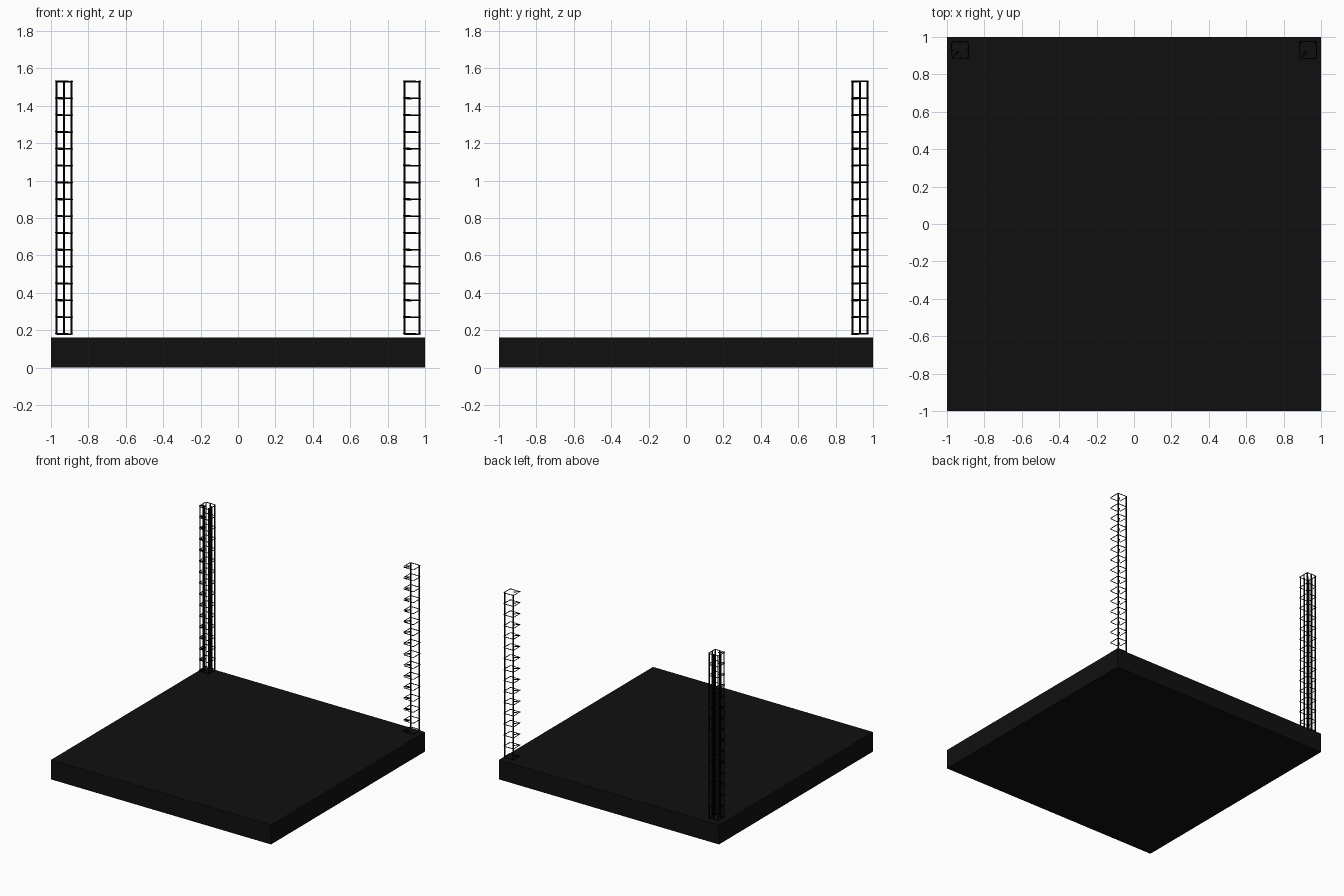
import bpy

if "Cube" in bpy.data.objects:
    bpy.data.objects.remove(bpy.data.objects["Cube"])

SLAB_H = 0.16
Z0, Z1 = 0.18, 1.53        # lowest and highest tie
TIES = 16
CY = 0.93                  # cage centre in y
HALF = 0.0455              # tie centreline half width
BAR = 0.0395               # vertical bar offset


def material(name, value):
    m = bpy.data.materials.new(name)
    m.diffuse_color = (value, value, value, 1)
    m.use_nodes = True
    m.node_tree.nodes["Principled BSDF"].inputs["Base Color"].default_value = m.diffuse_color
    return m


concrete = material("dark_concrete", 0.005)
steel = material("black_steel", 0.001)


def rods(name, paths, radius):
    """Round rods swept along polylines, turned into one mesh."""
    cu = bpy.data.curves.new(name, 'CURVE')
    cu.dimensions = '3D'
    cu.bevel_depth = radius
    cu.bevel_resolution = 2
    cu.use_fill_caps = True
    for pts in paths:
        s = cu.splines.new('POLY')
        s.points.add(len(pts) - 1)
        for p, co in zip(s.points, pts):
            p.co = (*co, 1)
    cu.materials.append(steel)
    ob = bpy.data.objects.new(name, cu)
    bpy.context.collection.objects.link(ob)
    bpy.ops.object.select_all(action='DESELECT')
    ob.select_set(True)
    bpy.context.view_layer.objects.active = ob
    bpy.ops.object.convert(target='MESH')
    bpy.ops.object.shade_smooth_by_angle()


def tie(cx, z):
    """Square tie with two hooked ends at the front left corner."""
    h, k, c = HALF, 0.035, 0.006
    xy = [(-h + k + c, -h + k), (-h + c, -h), (h - c, -h), (h, -h + c),
          (h, h - c), (h - c, h), (-h + c, h), (-h, h - c),
          (-h, -h + c), (-h + k, -h + k + c)]
    n = len(xy) - 1
    return [(cx + x, CY + y, z + 0.006 * (i / n - 0.5))
            for i, (x, y) in enumerate(xy)]


def cage(side, cx, bars):
    rods(side + "_vertical_bars",
         [[(cx + i * BAR, CY + j * BAR, Z0 - 0.003),
           (cx + i * BAR, CY + j * BAR, Z1 + 0.004)] for i, j in bars], 0.005)
    step = (Z1 - Z0) / (TIES - 1)
    rods(side + "_ties", [tie(cx, Z0 + step * i) for i in range(TIES)], 0.003)


# Base slab
bpy.ops.mesh.primitive_cube_add(size=1, location=(0, 0, SLAB_H / 2))
slab = bpy.context.object
slab.name = "base_slab"
slab.scale = (2, 2, SLAB_H)
slab.data.materials.append(concrete)

# Left cage has a full ring of eight bars, right cage only its two rear bars
ring = [(i, j) for i in (-1, 0, 1) for j in (-1, 0, 1) if (i, j) != (0, 0)]
cage("left_cage", -0.93, ring)
cage("right_cage", 0.93, [(-1, 1), (1, 1)])
